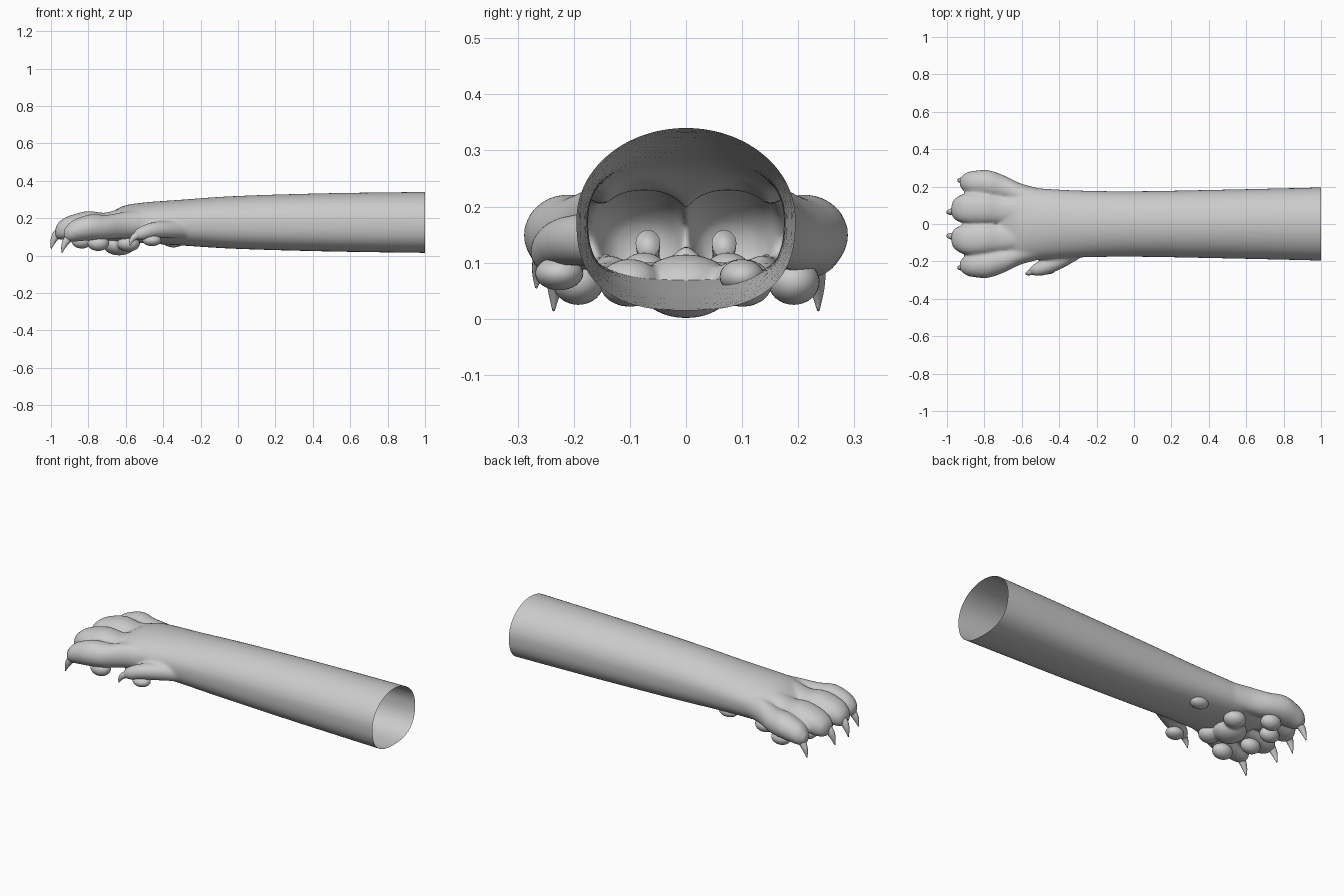
import bpy, bmesh, math
from mathutils import Vector, Matrix

if "Cube" in bpy.data.objects:
    bpy.data.objects.remove(bpy.data.objects["Cube"])


def power(c, e):
    return math.copysign(abs(c) ** e, c)


def resample(secs, n):
    # Catmull-Rom interpolation through the sections
    out = []
    for i in range(len(secs) - 1):
        p = [secs[max(0, min(len(secs) - 1, i + k))] for k in (-1, 0, 1, 2)]
        for j in range(n):
            t = j / n
            out.append([0.5 * (2 * b + (c - a) * t + (2 * a - 5 * b + 4 * c - d) * t * t
                               + (3 * b - a - 3 * c + d) * t ** 3) for a, b, c, d in zip(*p)])
    return out + [list(secs[-1])]


def loft(bm, secs, n=4, seg=32, e_top=1.0, e_low=1.0, upright=False):
    # each section: x, y, z, half width, half height
    secs = resample(secs, n)
    rings = []
    for i, (x, y, z, rw, rh) in enumerate(secs):
        t = Vector(secs[min(i + 1, len(secs) - 1)][:3]) - Vector(secs[max(i - 1, 0)][:3])
        if upright:
            t = Vector((-1, 0, 0))
        side = t.cross(Vector((0, 0, 1))).normalized()
        up = side.cross(t).normalized()
        ring = []
        for k in range(seg):
            a = 2 * math.pi * k / seg
            e = e_top if math.sin(a) >= 0 else e_low
            ring.append(bm.verts.new(Vector((x, y, z)) + side * power(math.cos(a), e) * max(rw, .002)
                                     + up * power(math.sin(a), e) * max(rh, .002)))
        rings.append(ring)
    for r, q in zip(rings, rings[1:]):
        for k in range(seg):
            bm.faces.new((r[k], r[(k + 1) % seg], q[(k + 1) % seg], q[k]))
    bm.faces.new(rings[0])
    bm.faces.new(rings[-1])


def ball(bm, x, y, z, rx, ry, rz):
    bmesh.ops.create_uvsphere(bm, u_segments=28, v_segments=16, radius=1,
                              matrix=Matrix.Translation((x, y, z)) @ Matrix.Diagonal((rx, ry, rz, 1)))


def finish(bm, name, voxel=0, smooth=0):
    bmesh.ops.recalc_face_normals(bm, faces=bm.faces[:])
    me = bpy.data.meshes.new(name)
    bm.to_mesh(me)
    bm.free()
    ob = bpy.data.objects.new(name, me)
    bpy.context.collection.objects.link(ob)
    bpy.context.view_layer.objects.active = ob
    if voxel:
        m = ob.modifiers.new("fuse", 'REMESH')
        m.mode = 'VOXEL'
        m.voxel_size = voxel
        s = ob.modifiers.new("soften", 'SMOOTH')
        s.factor, s.iterations = 0.5, smooth
        for name in ("fuse", "soften"):
            bpy.ops.object.modifier_apply(modifier=name)
    ob.data.shade_smooth()
    return ob


def flip(secs, s):
    return [(x, y * s, *rest) for x, y, *rest in secs]


# Skin: forearm, four toes and dewclaw toe fused into one surface
bm = bmesh.new()
arm = [(1.06, .197, .341, .014), (.5, .184, .334, .022), (0, .175, .319, .036), (-.3, .179, .299, .054),
       (-.5, .19, .284, .066), (-.61, .197, .266, .072), (-.69, .175, .222, .08), (-.76, .12, .17, .095)]
loft(bm, [(x, 0, (t + b) / 2, w, (t - b) / 2) for x, w, t, b in arm], 6, 64, 1.0, .78, True)
inner = [(-.5, .07, .19, .06, .06), (-.62, .072, .188, .07, .064), (-.71, .075, .167, .078, .062),
         (-.8, .08, .168, .085, .07), (-.88, .082, .155, .084, .065), (-.93, .081, .142, .072, .058),
         (-.965, .079, .13, .048, .04), (-.978, .077, .125, .012, .012)]
outer = [(-.48, .125, .17, .06, .07), (-.6, .155, .165, .06, .07), (-.7, .192, .152, .07, .066),
         (-.78, .212, .152, .076, .07), (-.85, .217, .14, .068, .063), (-.9, .22, .125, .053, .052),
         (-.932, .222, .115, .02, .022)]
for s in (-1, 1):
    loft(bm, flip(inner, s), e_top=.88, e_low=.88, upright=True)
    loft(bm, flip(outer, s), upright=True)
loft(bm, [(-.26, -.13, .135, .03, .04), (-.38, -.185, .14, .045, .046), (-.46, -.225, .135, .042, .042),
          (-.525, -.246, .115, .034, .034), (-.56, -.256, .1, .01, .01)])
skin = finish(bm, "arm_and_toes", .009, 7)

# Open the sleeve end
bm = bmesh.new()
bm.from_mesh(skin.data)
bmesh.ops.bisect_plane(bm, geom=bm.verts[:] + bm.edges[:] + bm.faces[:], plane_co=(1, 0, 0),
                       plane_no=(1, 0, 0), clear_outer=True)
bm.to_mesh(skin.data)
bm.free()
skin.data.shade_smooth()

# Claws
inner_claw = [(-.93, .068, .135, .022, .026), (-.965, .067, .115, .02, .025),
              (-.987, .064, .08, .014, .016), (-.999, .062, .036, .002, .002)]
outer_claw = [(-.875, .224, .12, .022, .026), (-.907, .23, .092, .019, .023),
              (-.93, .234, .055, .013, .015), (-.942, .236, .014, .002, .002)]
dew_claw = [(-.525, -.25, .115, .018, .02), (-.553, -.258, .1, .016, .018),
            (-.57, -.264, .08, .01, .012), (-.578, -.267, .055, .002, .002)]
for label, s in (("left", -1), ("right", 1)):
    for part, claw in (("inner", inner_claw), ("outer", outer_claw)):
        bm = bmesh.new()
        loft(bm, flip(claw, s), seg=16)
        finish(bm, f"{part}_claw_{label}")
bm = bmesh.new()
loft(bm, dew_claw, seg=16)
finish(bm, "dew_claw")

# Toe, wrist and dewclaw pads
pads = {"wrist_pad": (-.345, .1, .075, .056, .04, .031), "dew_pad": (-.46, -.226, .081, .05, .043, .03)}
for label, s in (("left", -1), ("right", 1)):
    pads["inner_toe_pad_" + label] = (-.835, s * .075, .078, .055, .044, .04)
    pads["outer_toe_pad_" + label] = (-.747, s * .192, .066, .057, .046, .041)
for name, p in pads.items():
    bm = bmesh.new()
    ball(bm, *p)
    finish(bm, name)

# Three-lobed palm pad
bm = bmesh.new()
ball(bm, -.635, 0, .058, .088, .085, .057)
for s in (-1, 1):
    ball(bm, -.585, s * .1, .064, .062, .055, .043)
finish(bm, "palm_pad", .008, 5)
